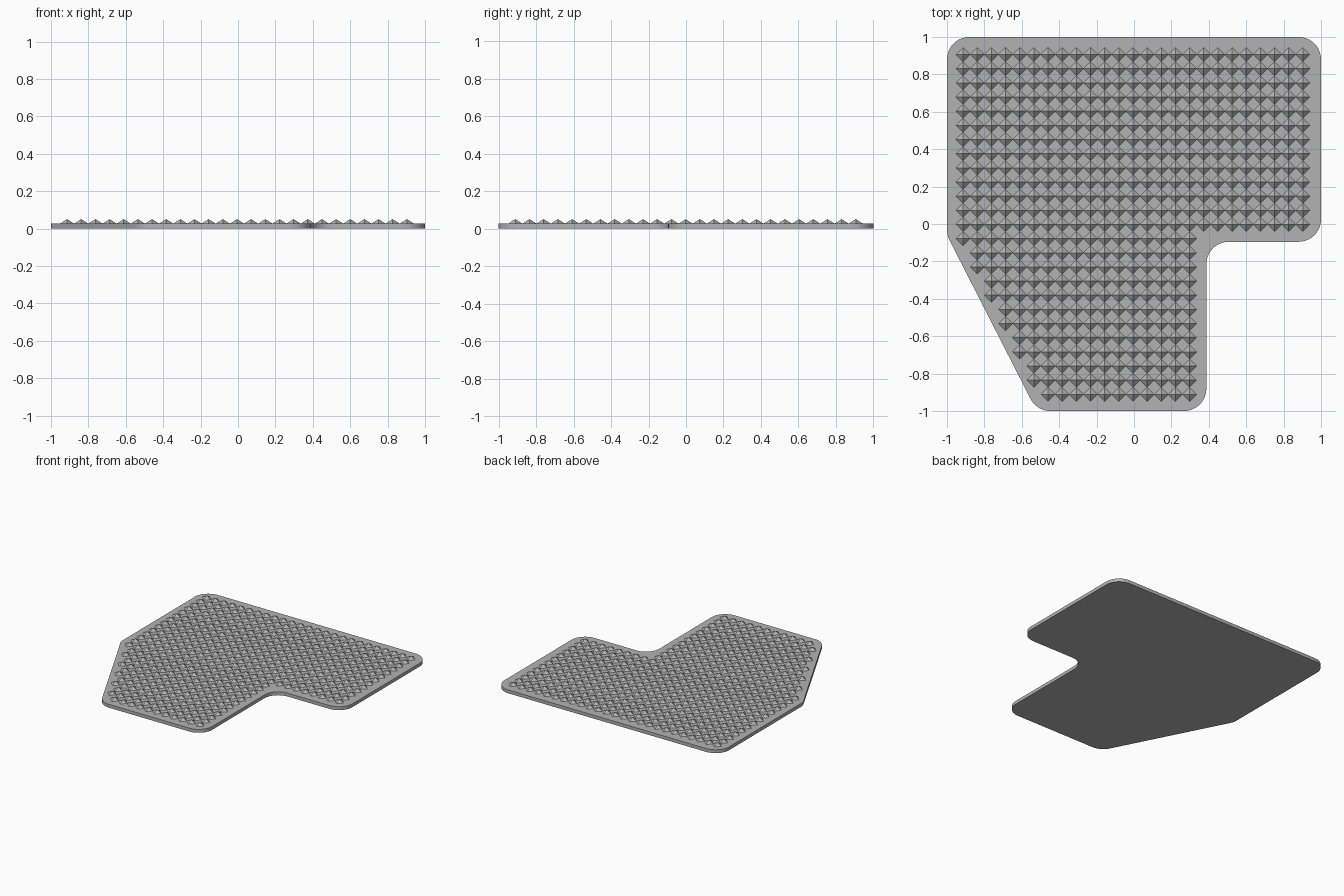
import bpy
import bmesh
import math
from mathutils import Vector, Matrix

cube = bpy.data.objects.get("Cube")
if cube:
    bpy.data.objects.remove(cube, do_unlink=True)

PLATE_TOP = 0.027
STUD_TOP = 0.051
PITCH = 0.0757
CORNER = 0.12

grey = bpy.data.materials.new("light_grey")
grey.use_nodes = True
colour = (0.45, 0.45, 0.45, 1)
grey.diffuse_color = colour
grey.node_tree.nodes["Principled BSDF"].inputs["Base Color"].default_value = colour


def make_object(name, bm):
    mesh = bpy.data.meshes.new(name)
    bm.normal_update()
    bm.to_mesh(mesh)
    bm.free()
    obj = bpy.data.objects.new(name, mesh)
    bpy.context.collection.objects.link(obj)
    mesh.materials.append(grey)
    return obj


def rounded(corners, radius, steps=10):
    """Replace every corner of a polygon by a tangent arc."""
    points = []
    for i, corner in enumerate(corners):
        p = Vector(corner)
        a = (Vector(corners[i - 1]) - p).normalized()
        b = (Vector(corners[(i + 1) % len(corners)]) - p).normalized()
        half = a.angle(b) / 2
        centre = p + (a + b).normalized() * radius / math.sin(half)
        start = p + a * radius / math.tan(half) - centre
        end = p + b * radius / math.tan(half) - centre
        sweep = math.pi - 2 * half
        for s in range(steps + 1):
            t = s / steps
            arc = start * math.sin((1 - t) * sweep) + end * math.sin(t * sweep)
            points.append(centre + arc / math.sin(sweep))
    return points


# Base plate: rounded outline pulled up to its thickness
outline = [(-1, 1), (-1, -0.06), (-0.52, -1), (0.387, -1),
           (0.387, -0.095), (1, -0.095), (1, 1)]
bm = bmesh.new()
bottom = bm.faces.new([bm.verts.new((p.x, p.y, 0)) for p in rounded(outline, CORNER)])
result = bmesh.ops.extrude_face_region(bm, geom=[bottom], use_keep_orig=True)
top = [v for v in result["geom"] if isinstance(v, bmesh.types.BMVert)]
bmesh.ops.translate(bm, vec=(0, 0, PLATE_TOP), verts=top)
bmesh.ops.recalc_face_normals(bm, faces=bm.faces)
plate = make_object("base_plate", bm)
bpy.context.view_layer.objects.active = plate
plate.select_set(True)
bpy.ops.object.shade_smooth_by_angle(angle=math.radians(30))

# Grid of four-sided pyramid studs, clipped to the plate outline
bm = bmesh.new()
height = STUD_TOP - PLATE_TOP
for row in range(25):
    first = max(0, (row - 12) // 2)
    last = 24 if row <= 12 else 16
    for col in range(first, last + 1):
        place = Matrix.Translation((-0.914 + col * PITCH, 0.906 - row * PITCH,
                                    PLATE_TOP + height / 2))
        bmesh.ops.create_cone(bm, cap_ends=False, segments=4, radius1=PITCH / 2,
                              radius2=0, depth=height, matrix=place)
bmesh.ops.remove_doubles(bm, verts=[v for v in bm.verts if v.co.z > PLATE_TOP + height / 2],
                         dist=0.001)
make_object("pyramid_studs", bm)
